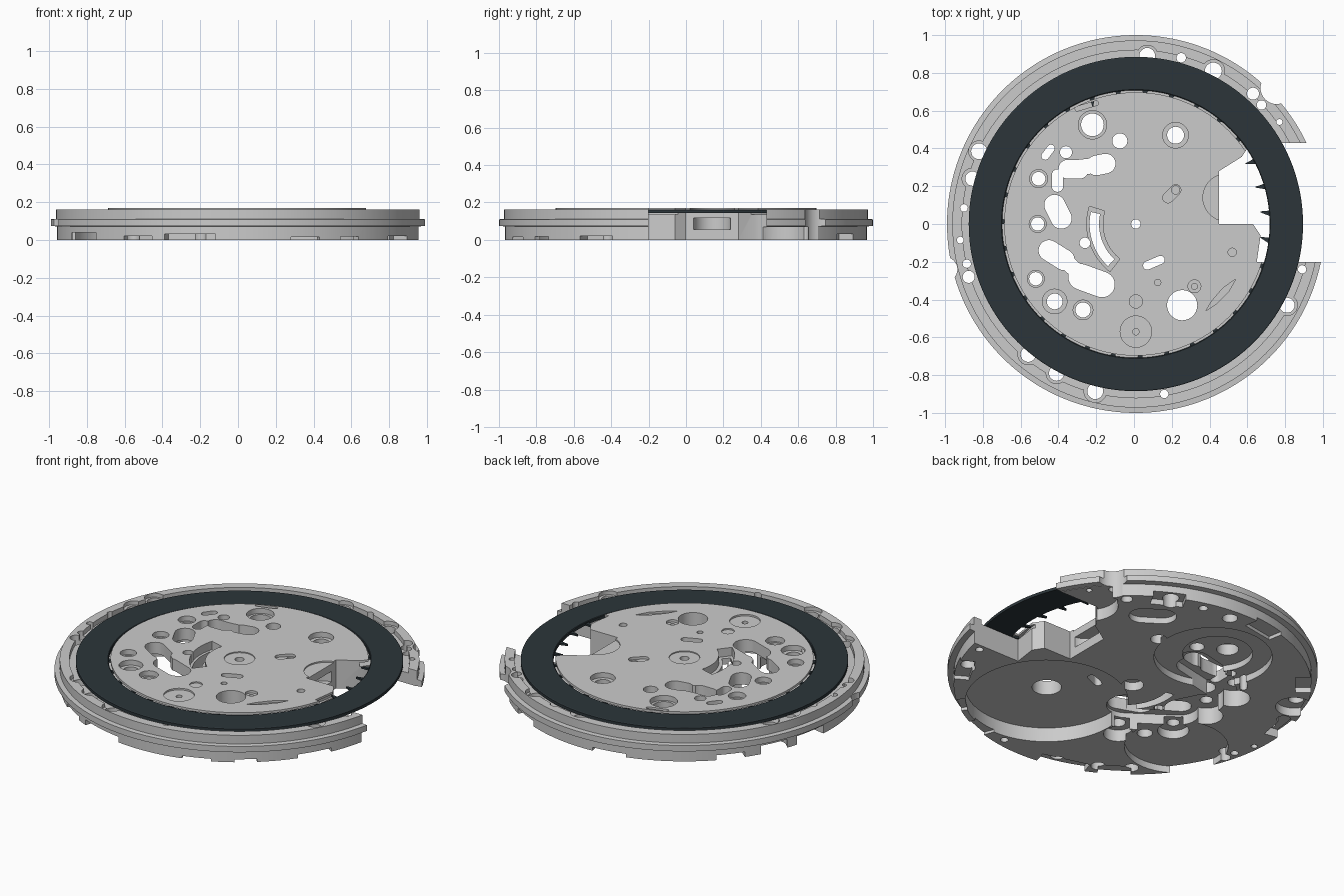
import bpy, bmesh, math, random
from math import cos, sin, pi, atan2

if "Cube" in bpy.data.objects:
    bpy.data.objects.remove(bpy.data.objects["Cube"])
random.seed(1)

def make(name, bm):
    me = bpy.data.meshes.new(name)
    bmesh.ops.recalc_face_normals(bm, faces=bm.faces[:])
    bm.to_mesh(me)
    bm.free()
    ob = bpy.data.objects.new(name, me)
    bpy.context.collection.objects.link(ob)
    return ob

def prism(bm, pts, z0, z1):
    lo = [bm.verts.new((x, y, z0)) for x, y in pts]
    hi = [bm.verts.new((x, y, z1)) for x, y in pts]
    bm.faces.new(lo[::-1])
    bm.faces.new(hi)
    n = len(pts)
    for i in range(n):
        j = (i + 1) % n
        bm.faces.new((lo[i], lo[j], hi[j], hi[i]))

def circle(x, y, r):
    n = 96 if r > .2 else 40 if r > .05 else 24
    return [(x + r * cos(2 * pi * i / n), y + r * sin(2 * pi * i / n)) for i in range(n)]

def capsule(x0, y0, x1, y1, r, n=14):
    a = atan2(y1 - y0, x1 - x0)
    return ([(x1 + r * cos(a - pi / 2 + pi * i / n), y1 + r * sin(a - pi / 2 + pi * i / n)) for i in range(n + 1)] +
            [(x0 + r * cos(a + pi / 2 + pi * i / n), y0 + r * sin(a + pi / 2 + pi * i / n)) for i in range(n + 1)])

def arc_slot(x, y, r0, r1, a0, a1, n=20):
    ang = [math.radians(a0 + (a1 - a0) * i / n) for i in range(n + 1)]
    return ([(x + r1 * cos(a), y + r1 * sin(a)) for a in ang] +
            [(x + r0 * cos(a), y + r0 * sin(a)) for a in reversed(ang)])

def lathe(name, prof, n=160, closed=False):
    bm = bmesh.new()
    rings = []
    for r, z in prof:
        if r == 0:
            rings.append([bm.verts.new((0, 0, z))] * n)
        else:
            rings.append([bm.verts.new((r * cos(2 * pi * i / n), r * sin(2 * pi * i / n), z)) for i in range(n)])
    pairs = list(zip(rings, rings[1:])) + ([(rings[-1], rings[0])] if closed else [])
    for a, b in pairs:
        for i in range(n):
            j = (i + 1) % n
            bm.faces.new(list(dict.fromkeys((a[i], a[j], b[j], b[i]))))
    return make(name, bm)

def smooth(ob):
    bpy.ops.object.select_all(action='DESELECT')
    ob.select_set(True)
    bpy.context.view_layer.objects.active = ob
    bpy.ops.object.shade_smooth_by_angle(angle=math.radians(30))

# Main plate: stepped rim, groove for the ring, overhanging inner lip
plate = lathe("main_plate", [(0, 0), (.967, 0), (.967, .072), (1, .075), (1, .11), (.972, .112), (.972, .163),
                             (.92, .163), (.92, .135), (.65, .135), (.65, .157), (.697, .157), (.697, .17), (0, .17)])

cutters = []          # (outline, z0, z1)
def through(p): cutters.append((p, -.1, .3))
def below(p, d): cutters.append((p, -.1, d))
def above(p, d): cutters.append((p, .17 - d, .3))

# Side opening for the stem
through([(.44, 0), (.44, .28), (.56, .355), (.61, .43), (1.2, .43), (1.2, -.2), (.64, -.2), (.66, -.06), (.62, 0)])
cutters.append((circle(.45, .14, .1), .055, .118))
above(circle(.48, .14, .125), .008)

# Round holes: x, y, radius, counterbore radius
holes = [(.06, .89, .042, .056), (.24, .88, .025, 0), (.41, .81, .045, .06), (.62, .69, .032, 0),
         (.665, .63, .025, 0), (.76, .54, .016, 0), (-.83, .385, .042, .055), (-.865, .24, .038, .055),
         (-.91, .085, .02, 0), (-.93, -.085, .018, 0), (-.895, -.21, .022, 0), (-.885, -.28, .032, 0),
         (-.57, -.69, .04, .055), (-.42, -.79, .04, .055), (-.215, -.885, .042, .06), (.15, -.9, .022, 0),
         (.8, -.43, .04, .055), (.88, -.24, .022, 0),
         (-.23, .525, .06, .075), (-.085, .44, .04, 0), (.21, .47, .045, .068), (-.37, .38, .032, 0),
         (-.515, .24, .036, .048), (-.52, 0, .035, .045), (-.53, -.29, .035, .045), (-.43, -.41, .042, .065),
         (-.28, -.455, .04, .052), (.245, -.43, .08, 0), (0, 0, .025, .083), (-.27, -.1, .028, 0)]
for x, y, r, c in holes:
    through(circle(x, y, r))
    if c:
        above(circle(x, y, c), .006 if x == 0 else .03)

# Through slots
for s in [(-.36, .29, -.3, .29, .05), (-.3, .3, -.21, .31, .04), (-.21, .31, -.16, .32, .052),
          (-.415, .26, -.415, .2, .03), (-.43, .1, -.395, .03, .055), (-.46, -.14, -.38, -.19, .055),
          (-.38, -.19, -.29, -.27, .04), (-.29, -.28, -.18, -.32, .068), (.06, -.22, .13, -.19, .022),
          (-.48, .36, -.45, .4, .02)]:
    through(capsule(*s))
# Crescent window with its curved ledge
through(arc_slot(.06, 0, .255, .305, 168, 227))
above(arc_slot(.06, 0, .235, .32, 163, 232), .05)

# Shallow pockets on the dial side
for x, y, r, d in [(0, -.57, .083, .01), (0, -.57, .017, .05), (0, -.41, .035, .008), (.31, -.33, .034, .015),
                   (.31, -.33, .016, .06), (.51, -.15, .022, .04), (.115, -.31, .017, .04), (.21, .18, .022, .05)]:
    above(circle(x, y, r), d)
above([(.37, -.46), (.43, -.42), (.49, -.36), (.53, -.29), (.46, -.34), (.4, -.41)], .012)
above(capsule(.17, .14, .21, .18, .028), .015)
above(capsule(-.31, .61, -.21, .64, .012), .02)

# Recesses on the underside
for x, y, r, d in [(.245, -.43, .44, .085), (-.14, .51, .32, .04), (-.18, .5, .19, .075), (-.61, -.36, .28, .04),
                   (.73, .5, .16, .07), (-.51, .24, .09, .1), (-.52, 0, .09, .1), (-.53, -.29, .085, .09),
                   (0, 0, .06, .05), (-.82, .38, .1, .05), (-.28, -.455, .08, .07)]:
    below(circle(x, y, r), d)
for x0, y0, x1, y1, r, d in [(.35, .67, .44, .61, .075, .035), (-.43, .1, -.37, -.02, .1, .1),
                             (-.44, -.14, -.21, -.3, .11, .1), (-.39, .27, -.16, .32, .09, .09)]:
    below(capsule(x0, y0, x1, y1, r), d)

# Edge notches under the rim: angle, half width, height
for a, w, d in [(236, .09, .022), (254, .14, .033), (291, .08, .015), (307, .06, .018), (330, .1, .022),
                (62, .09, .032), (100, .1, .02), (140, .08, .03), (170, .1, .05)]:
    t = math.radians(a)
    c, s = cos(t), sin(t)
    below([(c * r - s * v, s * r + c * v) for r, v in ((.88, -w), (1.1, -w), (1.1, w), (.88, w))], d)

# Scallops in the outer edge
through(circle(.745, .72, .085))
through(circle(-1.01, -.24, .065))

bm = bmesh.new()
for p, z0, z1 in cutters:
    j = random.uniform(0, .03)
    prism(bm, p, z0 - j if z0 < 0 else z0, z1 + j if z1 > .2 else z1)
cutter = make("plate_cutter", bm)
cutter.hide_render = True
mod = plate.modifiers.new("cuts", 'BOOLEAN')
mod.object = cutter
mod.operation = 'DIFFERENCE'
mod.solver = 'EXACT'
mod.use_self = True
bpy.context.view_layer.objects.active = plate
bpy.ops.object.modifier_apply(modifier="cuts")
bpy.data.objects.remove(cutter)
smooth(plate)

# Dark indicator ring with slanted inner teeth
dark = bpy.data.materials.new("dark_ring")
dark.diffuse_color = (.025, .036, .042, 1)
dark.use_nodes = True
dark.node_tree.nodes["Principled BSDF"].inputs["Base Color"].default_value = dark.diffuse_color
ring = lathe("indicator_ring", [(.708, .143), (.885, .143), (.885, .16), (.88, .163), (.712, .163), (.708, .16)], closed=True)
bm = bmesh.new()
for i in range(31):
    t = 2 * pi * (i + .4) / 31
    prism(bm, [(r * cos(t + o), r * sin(t + o)) for r, o in ((.72, -.028), (.72, .024), (.695, .018), (.665, .02), (.662, .012))],
          .143, .154)
teeth = make("ring_teeth", bm)
for ob in (ring, teeth):
    ob.data.materials.append(dark)
smooth(ring)

# Centre the model: the side opening shortens it on the right
for ob in (plate, ring, teeth):
    ob.location.x = .01
